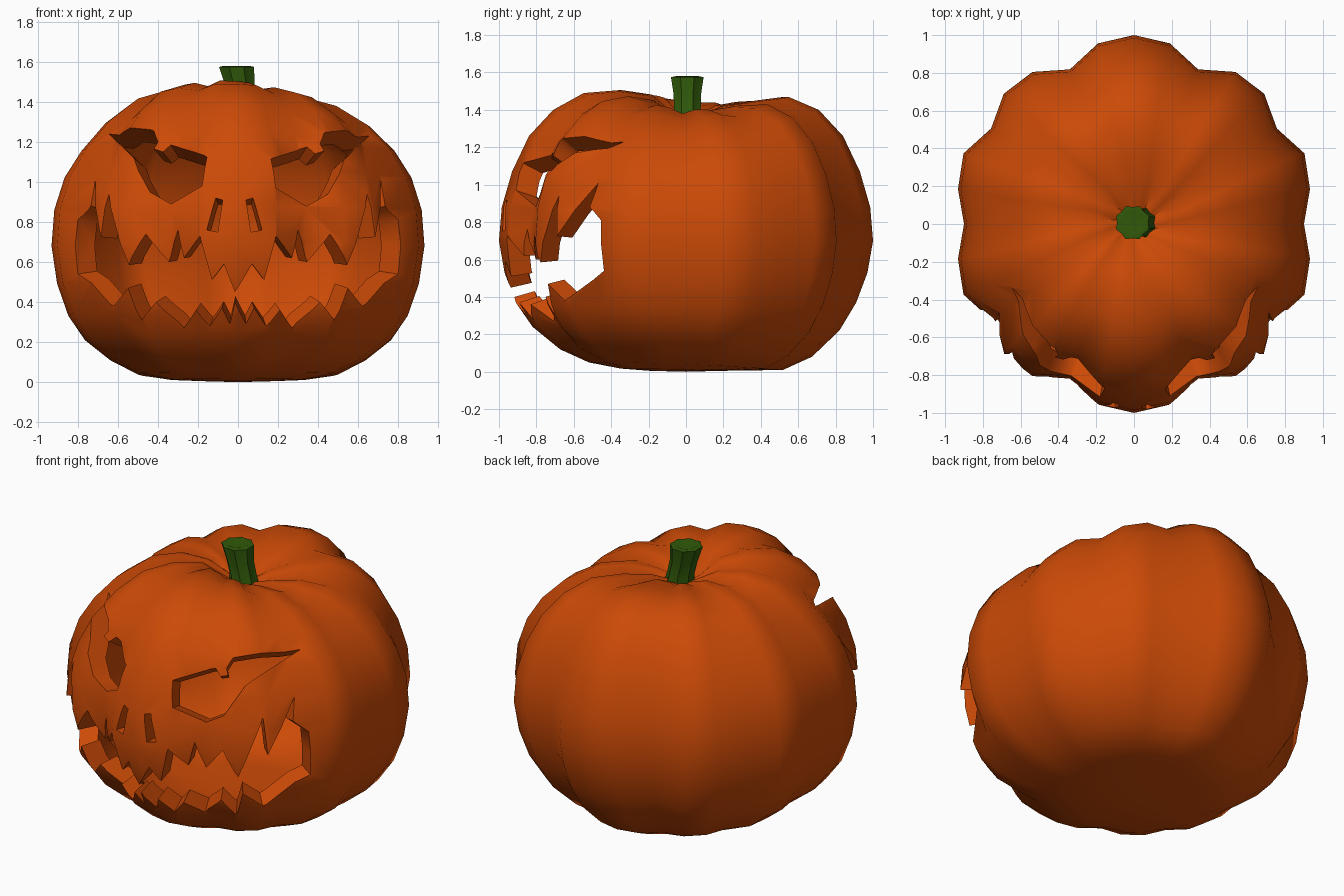
import bpy, bmesh, math
from mathutils import Vector
from mathutils.bvhtree import BVHTree

if "Cube" in bpy.data.objects:
    bpy.data.objects.remove(bpy.data.objects["Cube"])

C = Vector((0, 0, 0.66))      # carving centre
SEG = 32
# rib radius over one quarter turn (mirrored around), grooves at 0, 3 and 6
RIB = [0.90, 0.95, 0.977, 0.91, 0.975, 0.968, 0.886, 0.975, 1.0]
# radius, height, front/back tilt, front/back lift, rib strength, groove dip, twist, side tilt
ROWS = [(0.20, 0.005, 0.00, 0.00, 0.2, 0, 0, 0), (0.36, 0.012, 0.005, 0.00, 0.4, 0, 0, 0),
        (0.53, 0.04, 0.02, -0.01, 0.6, 0, 0, 0), (0.68, 0.11, 0.02, -0.01, 0.8, 0, 0, 0),
        (0.82, 0.21, 0.01, 0.02, 1, 0, 0, 0), (0.91, 0.33, 0.00, 0.04, 1, 0, 0, 0),
        (0.97, 0.49, 0.00, 0.04, 1, 0, 0, 0), (1.00, 0.68, 0.00, 0.02, 1, 0, 0, 0),
        (0.985, 0.86, 0.00, 0.02, 1, 0, 0, 0), (0.93, 1.02, 0.00, 0.05, 1, 0, 0, 0),
        (0.84, 1.15, 0.00, 0.11, 1, 0.01, 0, 0), (0.71, 1.28, 0.00, 0.12, 1, 0.015, 0, 0.01),
        (0.55, 1.38, 0.01, 0.10, 0.9, 0.025, 0.02, 0.02), (0.37, 1.425, 0.03, 0.05, 0.8, 0.025, 0.06, 0.02),
        (0.20, 1.41, 0.03, 0.04, 0.6, 0.02, 0.14, 0.02), (0.09, 1.375, 0.01, 0.00, 0.4, 0.01, 0.25, 0.01)]


def material(name, color):
    m = bpy.data.materials.new(name)
    m.diffuse_color = color
    m.use_nodes = True
    m.node_tree.nodes["Principled BSDF"].inputs["Base Color"].default_value = m.diffuse_color
    return m


def make_object(name, bm, mat=None):
    me = bpy.data.meshes.new(name)
    bm.to_mesh(me)
    bm.free()
    ob = bpy.data.objects.new(name, me)
    bpy.context.collection.objects.link(ob)
    if mat:
        me.materials.append(mat)
    return ob


def skin(bm, rings, bottom, top, flip=False):
    """Join rings of points into a closed surface with pole points."""
    vs = [[bm.verts.new(p) for p in r] for r in rings]
    b, t = bm.verts.new(bottom), bm.verts.new(top)
    n = len(vs[0])
    faces = []
    for i in range(n):
        j = (i + 1) % n
        for lo, hi in zip(vs, vs[1:]):
            faces.append((lo[i], lo[j], hi[j], hi[i]))
        faces.append((b, vs[0][j], vs[0][i]))
        faces.append((t, vs[-1][i], vs[-1][j]))
    for f in faces:
        bm.faces.new(f[::-1] if flip else f)


def pumpkin_rings(scale):
    rings = []
    for r, z, tilt, lift, rib, dip, twist, side in ROWS:
        ring = []
        for i in range(SEG):
            j = min(i % 16, 16 - i % 16)
            a = math.tau * i / SEG
            rr = r * (0.95 + (RIB[j] - 0.95) * rib)
            h = (z - tilt * math.sin(a) - side * math.cos(a) + lift * math.sin(a) ** 2
                 - (dip if j in (0, 3, 6) else 0))
            p = Vector((rr * math.cos(a - twist), rr * math.sin(a - twist), h))
            ring.append(C + (p - C) * scale)
        rings.append(ring)
    poles = [C + (Vector((0, 0, z)) - C) * scale for z in (0.0, 1.34)]
    return rings, *poles


# Hollow ribbed shell
bm = bmesh.new()
skin(bm, *pumpkin_rings(1.0))
tree = BVHTree.FromBMesh(bm)
skin(bm, *pumpkin_rings(0.88), flip=True)
shell = make_object("pumpkin_shell", bm, material("orange_skin", (0.6, 0.068, 0.002, 1)))


def carve(outline):
    """Cut a front-view outline through the wall, tapering to the centre."""
    bm = bmesh.new()
    base = []
    for x, z in outline:
        hit = tree.ray_cast(Vector((x, -3, z)), Vector((0, 1, 0)))[0]
        y = min(hit.y, -0.2) if hit else -0.27
        base.append(bm.verts.new(C + (Vector((x, y, z)) - C) * (-2 / y)))
    apex = bm.verts.new(C)
    bm.faces.new(base)
    for p, q in zip(base, base[1:] + base[:1]):
        bm.faces.new((q, p, apex))
    bmesh.ops.recalc_face_normals(bm, faces=bm.faces)
    bmesh.ops.triangulate(bm, faces=bm.faces)
    cutter = make_object("cutter", bm)
    cutter.hide_render = True
    mod = shell.modifiers.new("carve", 'BOOLEAN')
    mod.operation, mod.solver, mod.object = 'DIFFERENCE', 'EXACT', cutter
    bpy.context.view_layer.objects.active = shell
    bpy.ops.object.modifier_apply(modifier=mod.name)
    bpy.data.objects.remove(cutter)


def mirrored(pts, axis=0.0):
    return [(2 * axis - x, z) for x, z in reversed(pts)]


# Eyes, nose slots and toothed mouth
eye = [(0.655, 1.23), (0.43, 1.245), (0.41, 1.19), (0.43, 1.155), (0.385, 1.14), (0.345, 1.175),
       (0.31, 1.165), (0.165, 1.115), (0.19, 0.97), (0.345, 0.88), (0.45, 0.94),
       (0.53, 1.11), (0.57, 1.15)]
nose = [(0.04, 0.91), (0.075, 0.92), (0.12, 0.76), (0.065, 0.75)]
upper = [(0.07, 0.59), (0.13, 0.51), (0.19, 0.73), (0.27, 0.62), (0.30, 0.76), (0.345, 0.60),
         (0.46, 0.74), (0.545, 0.585), (0.645, 0.94), (0.685, 0.725), (0.715, 1.01),
         (0.735, 0.88), (0.80, 0.81)]
lower = [(0.80, 0.54), (0.62, 0.38), (0.55, 0.47), (0.48, 0.31), (0.41, 0.40), (0.27, 0.27),
         (0.21, 0.36), (0.14, 0.28), (0.08, 0.37), (0.04, 0.29)]
half = upper + lower
carve(eye)
carve([(x + 0.01, z + 0.01) for x, z in mirrored(eye)])
carve(nose)
carve(mirrored(nose, -0.018))
carve([(-0.015, 0.45)] + half + [(-0.015, 0.40)] + mirrored(half))

# Fluted, leaning stem: radius, height, centre x
stem_rows = [(0.085, 1.32, 0.04), (0.074, 1.40, 0.03), (0.075, 1.48, 0.01),
             (0.09, 1.575, -0.007), (0.065, 1.58, -0.007)]
rings = []
for r, z, cx in stem_rows:
    rings.append([Vector((cx + r * k * math.cos(a), 0.007 + r * k * math.sin(a), z))
                  for a, k in ((math.tau * i / 16, 1.05 if i % 2 else 0.92) for i in range(16))])
bm = bmesh.new()
skin(bm, rings, Vector((0.04, 0, 1.32)), Vector((-0.007, 0.007, 1.555)))
stem = make_object("stem", bm, material("green_stem", (0.03, 0.1, 0.003, 1)))

# Smooth surfaces with crisp carved edges
for ob in (shell, stem):
    bpy.ops.object.select_all(action='DESELECT')
    ob.select_set(True)
    bpy.context.view_layer.objects.active = ob
    bpy.ops.object.shade_smooth_by_angle(angle=math.radians(50))
